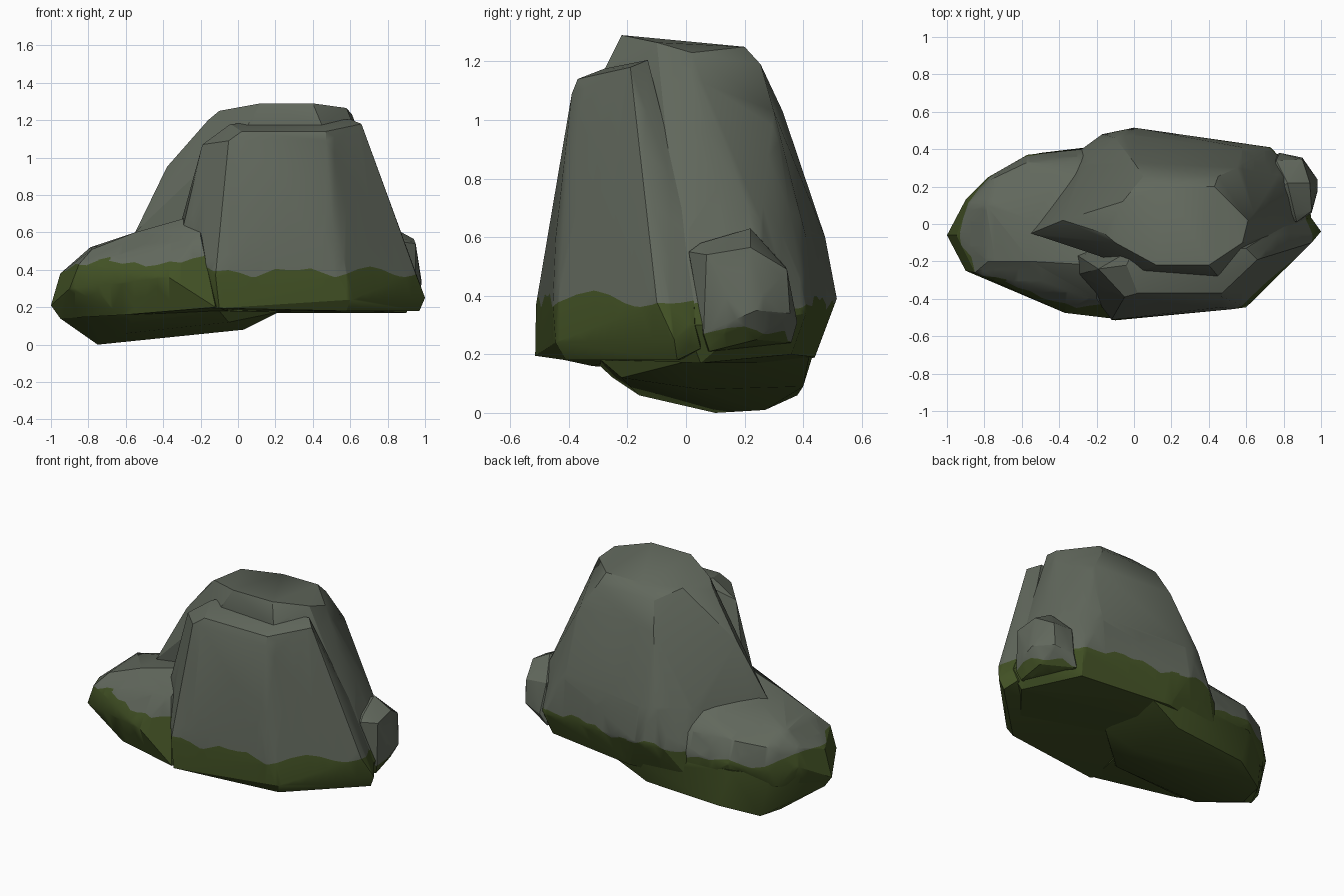
import bpy, bmesh, math
from mathutils import Vector


def material(name, rgb):
    m = bpy.data.materials.new(name)
    m.diffuse_color = (*rgb, 1)
    return m


STONE = material("grey stone", (0.120, 0.138, 0.108))
MOSS = material("green moss", (0.054, 0.082, 0.018))


def moss_line(co, level, tilt):
    """Height of the wavy moss edge at a point."""
    wave = 0.018 * math.sin(13 * co.x + 5 * co.y) + 0.012 * math.sin(31 * co.x - 17 * co.y)
    return level + wave - tilt * co.y


def rock(name, points, level, tilt=0.0):
    """Faceted stone from its corner points, mossy below a wavy line."""
    bm = bmesh.new()
    for p in points:
        bm.verts.new(p)
    res = bmesh.ops.convex_hull(bm, input=bm.verts[:])
    junk = {g for g in res["geom_interior"] + res["geom_unused"] if isinstance(g, bmesh.types.BMVert)}
    bmesh.ops.delete(bm, geom=[v for v in junk if v.is_valid], context='VERTS')
    bmesh.ops.dissolve_limit(bm, angle_limit=math.radians(3), verts=bm.verts[:], edges=bm.edges[:])
    bmesh.ops.triangulate(bm, faces=bm.faces[:])

    # slice finely only where the moss edge passes
    for axis in (Vector((1, 0, 0)), Vector((0, 1, 0))):
        for i in range(-16, 17):
            faces = [f for f in bm.faces
                     if min(v.co.z for v in f.verts) < level + 0.12
                     and max(v.co.z for v in f.verts) > level - 0.1]
            geom = set(faces)
            for f in faces:
                geom.update(f.edges)
                geom.update(f.verts)
            bmesh.ops.bisect_plane(bm, geom=list(geom), dist=1e-5,
                                   plane_co=axis * (i * 0.063 + 0.011), plane_no=axis)

    # cut the faces along the moss edge
    def above(co):
        return co.z - moss_line(co, level, tilt)

    cuts = []
    for e in bm.edges[:]:
        a, b = above(e.verts[0].co), above(e.verts[1].co)
        if a * b < 0:
            cuts.append((e, e.verts[0], a / (a - b)))
    new = [bmesh.utils.edge_split(e, v, t)[1] for e, v, t in cuts]
    if new:
        bmesh.ops.connect_verts(bm, verts=new)
    for f in bm.faces:
        f.material_index = 1 if above(f.calc_center_median()) < 0 else 0
    bmesh.ops.recalc_face_normals(bm, faces=bm.faces[:])

    me = bpy.data.meshes.new(name)
    bm.to_mesh(me)
    bm.free()
    me.materials.append(STONE)
    me.materials.append(MOSS)
    me.polygons.foreach_set("use_smooth", [True] * len(me.polygons))
    me.set_sharp_from_angle(angle=math.radians(28))
    ob = bpy.data.objects.new(name, me)
    bpy.context.collection.objects.link(ob)
    return ob


# tall main boulder
rock("main_boulder", [
    (-0.10, -0.10, 1.25), (0.12, -0.22, 1.29), (0.40, -0.22, 1.29), (0.58, -0.10, 1.265),
    (0.61, 0.02, 1.23), (0.43, 0.20, 1.25), (0.18, 0.20, 1.25), (-0.06, 0.12, 1.25),
    (0.05, -0.25, 1.17), (0.45, -0.28, 1.17),
    (-0.16, -0.05, 1.20), (0.45, 0.255, 1.19), (0.05, 0.255, 1.19),
    (-0.38, 0.02, 0.95), (0.0, 0.33, 1.03), (0.55, 0.30, 1.03),
    (-0.55, -0.05, 0.60), (-0.27, 0.31, 0.60), (-0.10, 0.46, 0.62), (0.0, 0.475, 0.60),
    (0.58, 0.41, 0.60), (0.80, 0.25, 0.60), (0.84, 0.02, 0.60),
    (-0.28, 0.40, 0.36), (-0.17, 0.48, 0.38), (0.0, 0.515, 0.39), (0.55, 0.44, 0.38),
    (0.73, 0.41, 0.34), (0.93, 0.20, 0.30), (0.95, 0.0, 0.30),
    (0.90, 0.05, 0.17), (0.70, 0.36, 0.20), (0.10, 0.44, 0.19), (-0.30, 0.38, 0.17),
    (-0.30, -0.10, 0.19), (0.70, -0.20, 0.18),
], 0.38)

# upright slab leaning on the front
rock("front_slab", [
    (-0.04, -0.22, 1.18), (0.02, -0.37, 1.14), (0.47, -0.37, 1.14), (0.50, -0.28, 1.175),
    (0.66, -0.19, 1.18), (0.60, -0.13, 1.205), (0.0, -0.13, 1.18),
    (-0.05, -0.39, 1.09), (0.47, -0.39, 1.09), (-0.19, -0.24, 1.07),
    (-0.30, -0.17, 0.67), (-0.30, -0.27, 0.60), (-0.06, -0.45, 0.60), (0.47, -0.445, 0.60),
    (0.86, -0.08, 0.60), (0.83, 0.02, 0.60),
    (-0.12, -0.512, 0.37), (0.53, -0.455, 0.37), (-0.10, -0.515, 0.195), (0.60, -0.445, 0.24),
    (0.58, -0.41, 0.18), (0.95, -0.10, 0.38), (1.00, -0.04, 0.25), (0.95, 0.03, 0.30),
    (0.97, -0.03, 0.18), (0.93, 0.05, 0.22),
    (-0.25, -0.25, 0.19), (0.0, 0.05, 0.18),
], 0.39)

# low broad slab on the left
rock("low_slab", [
    (-0.20, -0.22, 0.70), (-0.20, 0.24, 0.62), (-0.55, -0.20, 0.60), (-0.55, 0.02, 0.60),
    (-0.78, -0.20, 0.51), (-0.79, 0.10, 0.52), (-0.57, 0.33, 0.48), (-0.30, 0.36, 0.48),
    (-0.20, -0.40, 0.58), (-0.95, -0.06, 0.38), (-1.00, -0.06, 0.21), (-0.90, 0.13, 0.32),
    (-0.88, 0.11, 0.43), (-0.76, 0.24, 0.45),
    (-0.78, 0.25, 0.30), (-0.57, 0.37, 0.34), (-0.28, 0.40, 0.36), (-0.90, -0.25, 0.30),
    (-0.85, -0.26, 0.43), (-0.37, -0.475, 0.36), (-0.12, -0.505, 0.20),
    (-0.95, -0.06, 0.14), (-0.80, 0.22, 0.20), (-0.60, -0.32, 0.16),
    (-0.05, -0.25, 0.18), (-0.30, 0.39, 0.18), (0.0, 0.40, 0.36), (0.10, 0.20, 0.20),
], 0.39, 0.13)

# mossy lobe under the low slab
rock("bottom_stone", [
    (-0.95, -0.06, 0.14), (-0.985, -0.06, 0.21), (-0.89, 0.12, 0.26), (-0.77, 0.24, 0.28),
    (-0.75, 0.10, 0.0), (-0.72, 0.27, 0.01), (-0.50, 0.38, 0.06), (-0.57, 0.365, 0.30),
    (-0.60, -0.16, 0.06), (-0.57, -0.25, 0.12), (-0.60, -0.31, 0.175), (-0.10, -0.29, 0.18),
    (-0.05, -0.22, 0.12), (0.03, 0.05, 0.08), (0.0, 0.40, 0.09), (0.22, 0.0, 0.175),
    (0.20, 0.42, 0.19), (-0.28, 0.395, 0.30), (0.0, 0.44, 0.22),
], 0.60)

# small stone on the right end
rock("side_stone", [
    (0.87, 0.01, 0.55), (0.95, 0.07, 0.54), (0.86, 0.05, 0.58), (0.82, 0.22, 0.63),
    (0.94, 0.22, 0.565), (0.76, 0.34, 0.50), (0.90, 0.345, 0.49), (0.90, 0.355, 0.34),
    (0.98, 0.24, 0.35), (0.98, 0.17, 0.32), (0.95, 0.06, 0.27), (0.78, 0.38, 0.31),
    (0.93, 0.08, 0.21), (0.92, 0.24, 0.25), (0.74, 0.36, 0.24), (0.75, 0.05, 0.20),
    (0.70, 0.10, 0.55),
], 0.27)
